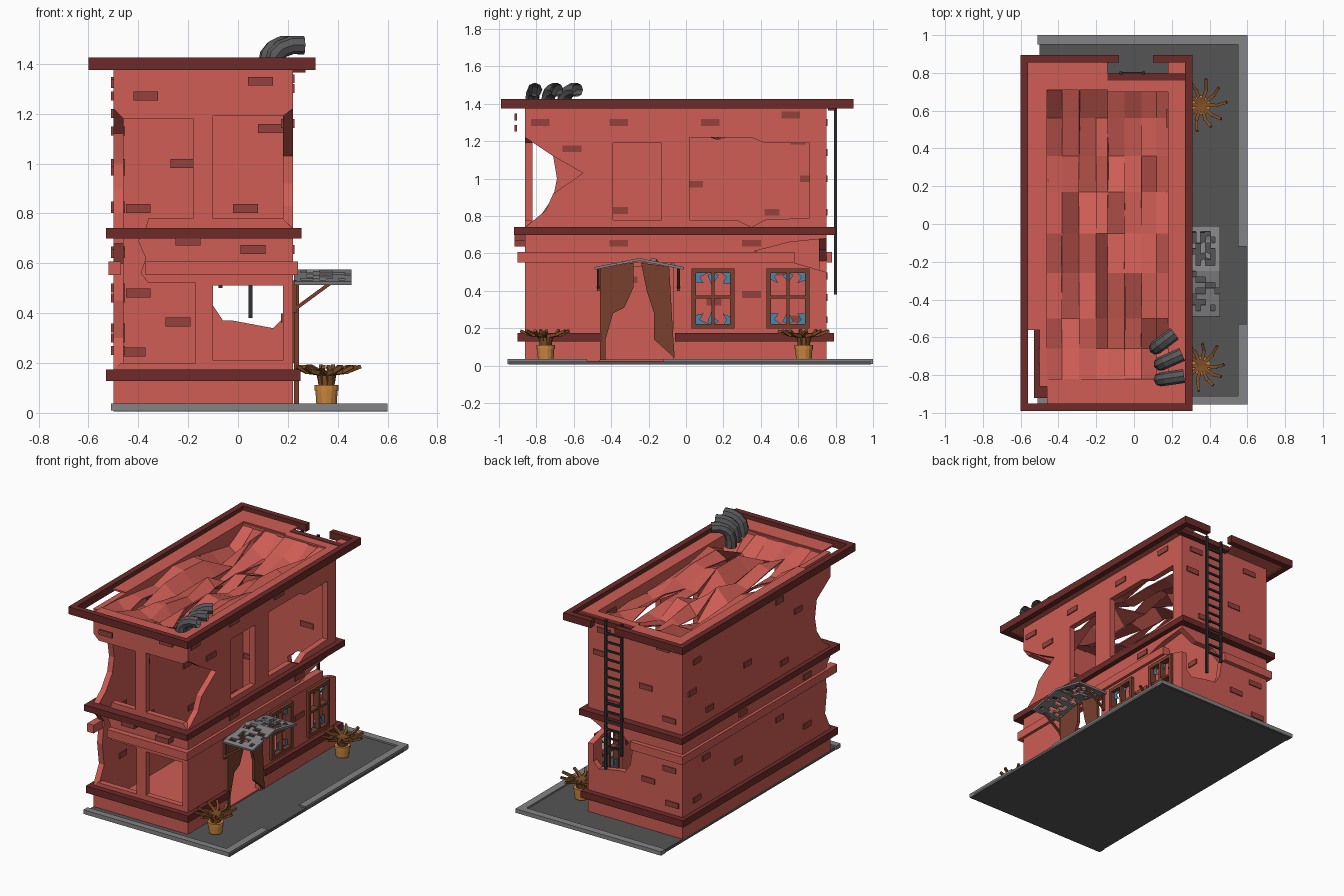
import bpy, bmesh, math, random
from mathutils import Vector, Matrix

if "Cube" in bpy.data.objects:
    bpy.data.objects.remove(bpy.data.objects["Cube"])
random.seed(4)

def mat(name, c):
    m = bpy.data.materials.new(name)
    m.diffuse_color = (*c, 1)
    m.use_nodes = True
    m.node_tree.nodes["Principled BSDF"].inputs["Base Color"].default_value = m.diffuse_color
    return m

RED = mat("plaster", (.62, .11, .09))
DARK = mat("trim", (.15, .024, .022))
BRICK = mat("brick", (.30, .055, .045))
WOOD = mat("wood", (.19, .05, .028))
GLASS = mat("glass", (.06, .25, .45))
POT = mat("pot", (.60, .24, .05))
TWIG = mat("twig", (.22, .08, .02))
ROAD = mat("asphalt", (.09, .09, .09))
GREY = mat("concrete", (.23, .23, .24))
PIPE = mat("pipe", (.10, .10, .105))
IRON = mat("iron", (.03, .03, .035))

def finish(name, bm, m):
    bmesh.ops.recalc_face_normals(bm, faces=bm.faces)
    me = bpy.data.meshes.new(name)
    bm.to_mesh(me)
    bm.free()
    me.materials.append(m)
    ob = bpy.data.objects.new(name, me)
    bpy.context.collection.objects.link(ob)
    return ob

def boxes(name, items, m):
    bm = bmesh.new()
    for x0, x1, y0, y1, z0, z1 in items:
        bmesh.ops.create_cube(bm, size=1, matrix=Matrix.Translation(((x0+x1)/2, (y0+y1)/2, (z0+z1)/2))
                              @ Matrix.Diagonal((x1-x0, y1-y0, z1-z0, 1)))
    return finish(name, bm, m)

def beams(name, items, m):
    bm = bmesh.new()
    for p, q, w in items:
        p, q = Vector(p), Vector(q)
        d = q - p
        bmesh.ops.create_cube(bm, size=1, matrix=Matrix.Translation((p+q)/2)
                              @ d.to_track_quat('Z', 'Y').to_matrix().to_4x4()
                              @ Matrix.Diagonal((w, w, d.length, 1)))
    return finish(name, bm, m)

def panel(name, loops, axis, pos, t, m):
    """Flat outline with holes, extruded; axis is the wall's normal."""
    cu = bpy.data.curves.new(name, 'CURVE')
    cu.dimensions, cu.fill_mode, cu.extrude = '2D', 'BOTH', t/2
    for pts in loops:
        s = cu.splines.new('POLY')
        s.points.add(len(pts)-1)
        for p, (u, v) in zip(s.points, pts):
            p.co = (u, v, 0, 1)
        s.use_cyclic_u = True
    cu.materials.append(m)
    ob = bpy.data.objects.new(name, cu)
    bpy.context.collection.objects.link(ob)
    ob.location = (pos, 0, 0) if axis == 'x' else (0, pos, 0)
    ob.rotation_euler = (math.pi/2, 0, math.pi/2 if axis == 'x' else 0)
    bpy.ops.object.select_all(action='DESELECT')
    ob.select_set(True)
    bpy.context.view_layer.objects.active = ob
    bpy.ops.object.convert(target='MESH')
    bpy.ops.object.shade_flat()

def rect(a, b, c, d):
    return [(a, c), (b, c), (b, d), (a, d)]

# Ground and kerb
boxes("pavement", [(-.5, .6, -.95, .99, .006, .026)], ROAD)
boxes("kerb", [(-.51, .6, -.955, -.91, .01, .037), (-.51, .6, .95, 1, .01, .037),
               (.55, .6, -.91, -.53, .01, .037), (.55, .6, -.12, .95, .01, .037)], GREY)
boxes("ground_floor", [(-.49, .21, -.85, .74, .02, .036)], RED)

# Ruined walls
panel("front_wall", [[(-.5, .02), (.22, .02), (.22, .74), (.18, .78), (-.1, .78), (-.1, 1.19), (.18, 1.19),
      (.22, 1.22), (.22, 1.39), (-.5, 1.39), (-.5, 1.22), (-.46, 1.18), (-.18, 1.18), (-.18, .78), (-.36, .78),
      (-.37, .74), (-.4, .69), (-.37, .62), (-.39, .56), (-.36, .52), (-.17, .52), (-.17, .2), (-.47, .2),
      (-.5, .17)], rect(-.1, .18, .21, .51)], 'y', -.84, .04, RED)
panel("left_wall", [[(-.86, .02), (.75, .02), (.75, 1.39), (-.86, 1.39), (-.86, 1.22), (-.71, 1.12), (-.69, 1),
      (-.71, .9), (-.78, .8), (-.86, .74), (-.86, .68), (-.8, .6), (-.82, .45), (-.8, .3), (-.86, .18)]],
      'x', -.48, .04, RED)
panel("right_wall", [[(-.86, .02), (-.46, .02), (-.46, .53), (-.07, .53), (-.07, .02), (.75, .02), (.75, .5),
      (.58, .55), (.58, .6), (.36, .61), (.55, .66), (.75, .68), (.75, 1.39), (-.86, 1.39), (-.86, 1.22),
      (-.71, 1.12), (-.55, 1.03), (-.71, .92), (-.75, .83), (-.86, .74)],
      rect(.04, .25, .21, .51), rect(.44, .65, .21, .51), rect(-.39, -.13, .78, 1.19),
      [(.02, .78), (.27, .78), (.35, .74), (.42, .78), (.66, .79), (.66, 1.19), (.42, 1.19), (.35, 1.22), (.02, 1.22)]],
      'x', .2, .04, RED)
panel("back_wall", [[(-.5, .02), (.22, .02), (.22, .42), (.14, .34), (-.02, .37), (-.06, .37), (-.1, .43),
      (-.12, .56), (-.04, .62), (.1, .62), (.22, .68), (.22, 1.39), (-.5, 1.39)]], 'y', .73, .04, RED)

# Horizontal trim bands
def band(name, x0, x1, y0, y1, z0, z1, m, front=None, back=None, right=None, w=.05):
    L = [(x0, x0+w, y0, y1, z0, z1)]
    L += [(a, b, y0, y0+w, z0, z1) for a, b in front or [(x0+w, x1)]]
    L += [(a, b, y1-w, y1, z0, z1) for a, b in back or [(x0+w, x1)]]
    L += [(x1-w, x1, a, b, z0, z1) for a, b in right or [(y0+w, y1-w)]]
    boxes(name, L, m)

band("base_band", -.53, .25, -.9, .79, .128, .175, DARK, right=[(-.85, -.45), (-.06, .74)])
band("upper_band_light", -.52, .24, -.9, .78, .552, .608, RED, front=[(-.37, .24)], back=[(-.47, -.12)],
     right=[(-.85, .58)])
band("floor_band", -.53, .255, -.92, .8, .7, .742, DARK, w=.07)
band("roof_edge", -.6, .31, -.99, .895, 1.375, 1.425, DARK, back=[(-.56, -.08), (.1, .31)], w=.04)
boxes("roof_edge_broken_bits", [(-.14, .27, .76, .8, 1.365, 1.4)], DARK)

# Raised bricks on every wall
bk = []
for x, z in [(-.37, 1.27), (.09, 1.33), (.06, .655), (-.2, .69)]:
    bk.append((x-.05, x+.05, -.916, -.855 if z < .8 else -.904, z-.018, z+.018))
for x, z in [(.13, 1.14), (-.22, 1), (-.4, .82), (.03, .82), (-.4, .48), (-.24, .365), (-.42, .245), (-.35, 1.3), (.1, 1.3)]:
    bk.append((x-.05, x+.05, .703, .757, z-.018, z+.018))
for y, z in [(-.78, 1.3), (-.36, 1.3), (.13, 1.3), (.56, 1.34), (-.61, 1.16), (-.36, .655), (.35, .655), (.35, .38)]:
    bk.append((.173, .227, y-.05, y+.05, z-.018, z+.018))
for y, z in [(-.7, 1.32), (-.3, 1.27), (.2, 1.33), (.6, 1.2), (-.5, 1.13), (.05, .97), (.46, .82), (-.35, .83), (.65, 1.0),
             (-.6, .64), (.1, .65), (.5, .5), (-.3, .46), (.15, .34), (-.6, .3), (.6, .25)]:
    bk.append((-.509, -.453, y-.04, y+.04, z-.018, z+.018))
boxes("bricks", bk, BRICK)

# Collapsed roof: flat eaves around long sagging strips, each torn from its neighbour
boxes("roof_eaves", [(-.57, -.46, -.56, .86, 1.385, 1.397), (.18, .275, -.96, .86, 1.385, 1.397),
                     (-.46, .18, -.96, -.83, 1.385, 1.397), (-.46, -.14, .72, .86, 1.385, 1.397),
                     (-.14, .18, .7, .76, 1.385, 1.397)], RED)
xs = [-.46, -.38, -.29, -.2, -.14, -.05, .04, .12, .185]
ys = [-.84, -.66, -.5, -.26, -.05, .17, .36, .56, .74]
bm = bmesh.new()
sag = [[1.39 - random.uniform(.0, .14) * (.5 if i in (0, len(xs)-1) else 1) for y in ys] for i in range(len(xs))]
for i in range(len(xs)-1):
    prev = None
    for j, y in enumerate(ys):
        end = j in (0, len(ys)-1)
        tear = random.choice((0, 0, 0, -.045))
        pair = [bm.verts.new((xs[i+k], y, 1.39 if end else sag[i+k][j] + tear)) for k in (0, 1)]
        if prev:
            bm.faces.new((prev[0], prev[1], pair[1], pair[0]))
        prev = pair
finish("collapsed_roof", bm, RED).modifiers.new("thick", 'SOLIDIFY').thickness = .008

# Windows with broken glass
for n, yc in (("window_a", .145), ("window_b", .545)):
    y0, y1, z0, z1 = yc-.115, yc+.115, .2, .52
    fr = [(y0, y0+.024, z0, z1), (y1-.024, y1, z0, z1), (y0, y1, z0, z0+.024), (y0, y1, z1-.024, z1),
          (yc-.008, yc+.008, z0, z1), (y0, y1, .36, .376)]
    boxes(n+"_frame", [(.195, .24, *f) for f in fr], WOOD)
    shards = []
    for s in (-1, 1):
        for z, d in ((.224, 1), (.496, -1)):
            y = yc + s*.091
            a, b = random.uniform(.03, .07), random.uniform(.04, .1)
            shards.append([(y, z), (y-s*a, z), (y-s*.02, z+d*.022), (y-s*.04, z+d*.055), (y, z+d*b*.6)])
            shards.append([(yc+s*.008, z), (yc+s*.03, z+d*.012), (yc+s*.008, z+d*a)])
    for k, sh in enumerate(shards):
        panel(f"{n}_shard_{k}", [sh], 'x', .21, .005, GLASS)

# Splintered doors
panel("door_left", [[(-.46, .03), (-.43, .03), (-.43, .14), (-.39, .28), (-.33, .31), (-.28, .42), (-.28, .55),
                     (-.46, .53)]], 'x', .235, .02, WOOD)
panel("door_right", [[(-.24, .55), (-.09, .53), (-.07, .18), (-.06, .04), (-.17, .14), (-.17, .28), (-.21, .4)]],
      'x', .235, .02, WOOD)

# Crumbling gabled awning with struts
bm = bmesh.new()
NX, NY = 9, 16
def ap(i, j):
    y = -.49 + .48*j/NY
    return bm.verts.new((.225 + .23*i/NX, y, .575 - .2*abs(y+.25)))
for i in range(NX):
    for j in range(NY):
        if j == NY//2 or random.random() < (.9 if i in (0, NX-1) or j in (0, NY-1) else .6):
            bm.faces.new([ap(*c) for c in ((i, j), (i+1, j), (i+1, j+1), (i, j+1))])
bmesh.ops.remove_doubles(bm, verts=bm.verts, dist=.0005)
finish("awning", bm, GREY).modifiers.new("thick", 'SOLIDIFY').thickness = .014
beams("awning_struts", [((.22, y, .41), (.37, y, .52), .014) for y in (-.47, -.04)]
      + [((.228, y, .4), (.228, y, .53), .014) for y in (-.47, -.04)], WOOD)

# Fire ladder on the back
lad = [((.05, .8, .38), (.05, .8, 1.41), .016), ((-.07, .8, .5), (-.07, .8, 1.41), .016)]
lad += [((-.07, .8, .54+k*.06), (.05, .8, .54+k*.06), .012) for k in range(14)]
beams("ladder", lad, IRON)

# Potted dead plants
for n, y in (("pot_front", -.75), ("pot_back", .63)):
    bm = bmesh.new()
    for z, h, r0, r1 in ((.065, .056, .042, .046), (.1, .022, .05, .05)):
        bmesh.ops.create_cone(bm, cap_ends=True, segments=14, radius1=r0, radius2=r1, depth=h,
                              matrix=Matrix.Translation((.355, y, z)))
    finish(n, bm, POT)
    tw = []
    for k in range(10):
        a = k*math.tau/10 + random.uniform(-.12, .12)
        P = lambda r, z, da=0: (.355 + r*math.cos(a+da), y + r*math.sin(a+da), z)
        R = random.uniform(.115, .145)
        tw += [(P(.02, .1), P(.03, .155), .018), (P(.0, .155), P(.085, .166), .018),
               (P(.08, .164), P(R, .186, .14), .015)]
    beams(n+"_twigs", tw, TWIG)

# Bent vent pipes on the roof, open end towards +x
for k, (x, y, ang) in enumerate([(.215, -.58, 37), (.255, -.69, 24), (.265, -.805, 8)]):
    cu = bpy.data.curves.new(f"vent_pipe_{k}", 'CURVE')
    cu.dimensions, cu.bevel_depth, cu.bevel_resolution = '3D', .037, 2
    pts = [(0, 1.475), (-.05, 1.475), (-.09, 1.46), (-.115, 1.435), (-.125, 1.39), (-.125, 1.34)]
    s = cu.splines.new('POLY')
    s.points.add(len(pts)-1)
    a = math.radians(ang)
    for p, (d, z) in zip(s.points, pts):
        p.co = (x + d*math.cos(a), y + d*math.sin(a), z, 1)
    s.use_smooth = False
    cu.materials.append(PIPE)
    bpy.context.collection.objects.link(bpy.data.objects.new(f"vent_pipe_{k}", cu))
